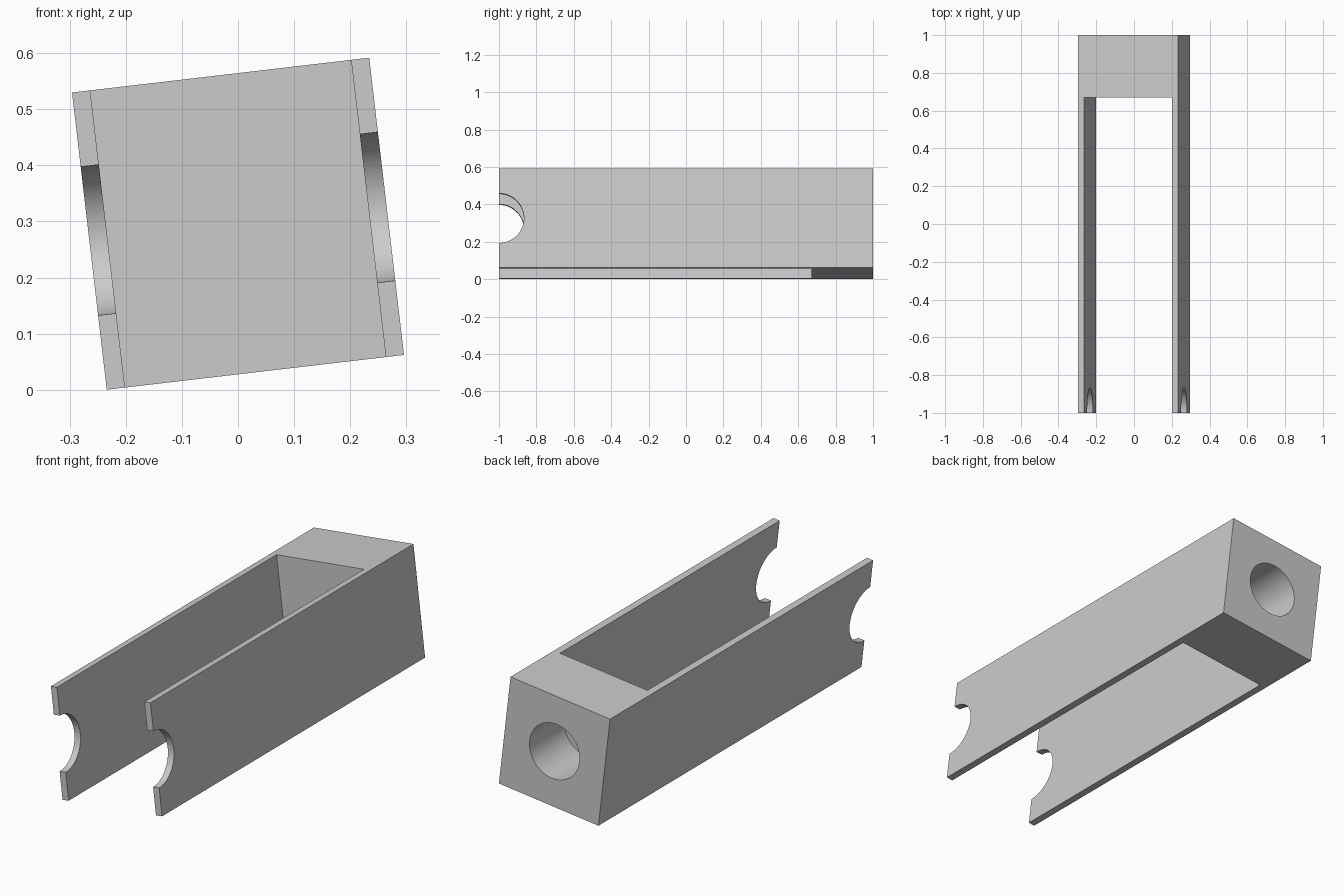
import bpy
from math import radians

default = bpy.data.objects.get("Cube")
if default:
    bpy.data.objects.remove(default, do_unlink=True)

SIDE = 0.5333      # square cross-section
WALL = 0.0325      # arm thickness
RADIUS = 0.1333    # socket and notch radius
BLOCK = 0.33       # solid end length
DEPTH = 0.2667     # socket depth
TILT = radians(-6.67)

grey = bpy.data.materials.new("plain grey")
grey.use_nodes = True
colour = (0.6, 0.6, 0.6, 1)
grey.diffuse_color = colour
grey.node_tree.nodes["Principled BSDF"].inputs["Base Color"].default_value = colour


def box(name, size, location):
    bpy.ops.mesh.primitive_cube_add(size=1, location=location)
    obj = bpy.context.object
    obj.name = name
    obj.scale = size
    bpy.ops.object.transform_apply(location=True, rotation=False, scale=True)
    return obj


def cylinder(name, length, location, rotation):
    bpy.ops.mesh.primitive_cylinder_add(vertices=96, radius=RADIUS, depth=length,
                                        location=location, rotation=rotation)
    bpy.context.object.name = name
    return bpy.context.object


def cut(target, cutter):
    cutter.hide_render = True
    mod = target.modifiers.new("cut", 'BOOLEAN')
    mod.operation = 'DIFFERENCE'
    mod.solver = 'EXACT'
    mod.object = cutter
    bpy.context.view_layer.objects.active = target
    bpy.ops.object.modifier_apply(modifier=mod.name)
    bpy.data.objects.remove(cutter, do_unlink=True)


# Solid bar, later hollowed into a block with two arms
fork = box("forked_bracket", (SIDE, 2, SIDE), (0, 0, 0))

# Open slot between the arms
slot_end = 1 - BLOCK
cut(fork, box("slot_cutter", (SIDE - 2 * WALL, slot_end + 1.5, 1),
              (0, (slot_end - 1.5) / 2, 0)))

# Half-round notches in the arm tips
cut(fork, cylinder("notch_cutter", 1, (0, -1, 0), (0, radians(90), 0)))

# Blind round socket in the back of the block
cut(fork, cylinder("socket_cutter", 2 * DEPTH, (0, 1, 0), (radians(90), 0, 0)))

# Tilt about the long axis and stand on the ground
fork.rotation_euler = (0, TILT, 0)
fork.location = (0, 0, 0.296)
fork.data.materials.clear()
fork.data.materials.append(grey)
bpy.ops.object.select_all(action='DESELECT')
fork.select_set(True)
bpy.context.view_layer.objects.active = fork
bpy.ops.object.transform_apply(location=True, rotation=True, scale=True)
bpy.ops.object.shade_smooth_by_angle(angle=radians(30))
